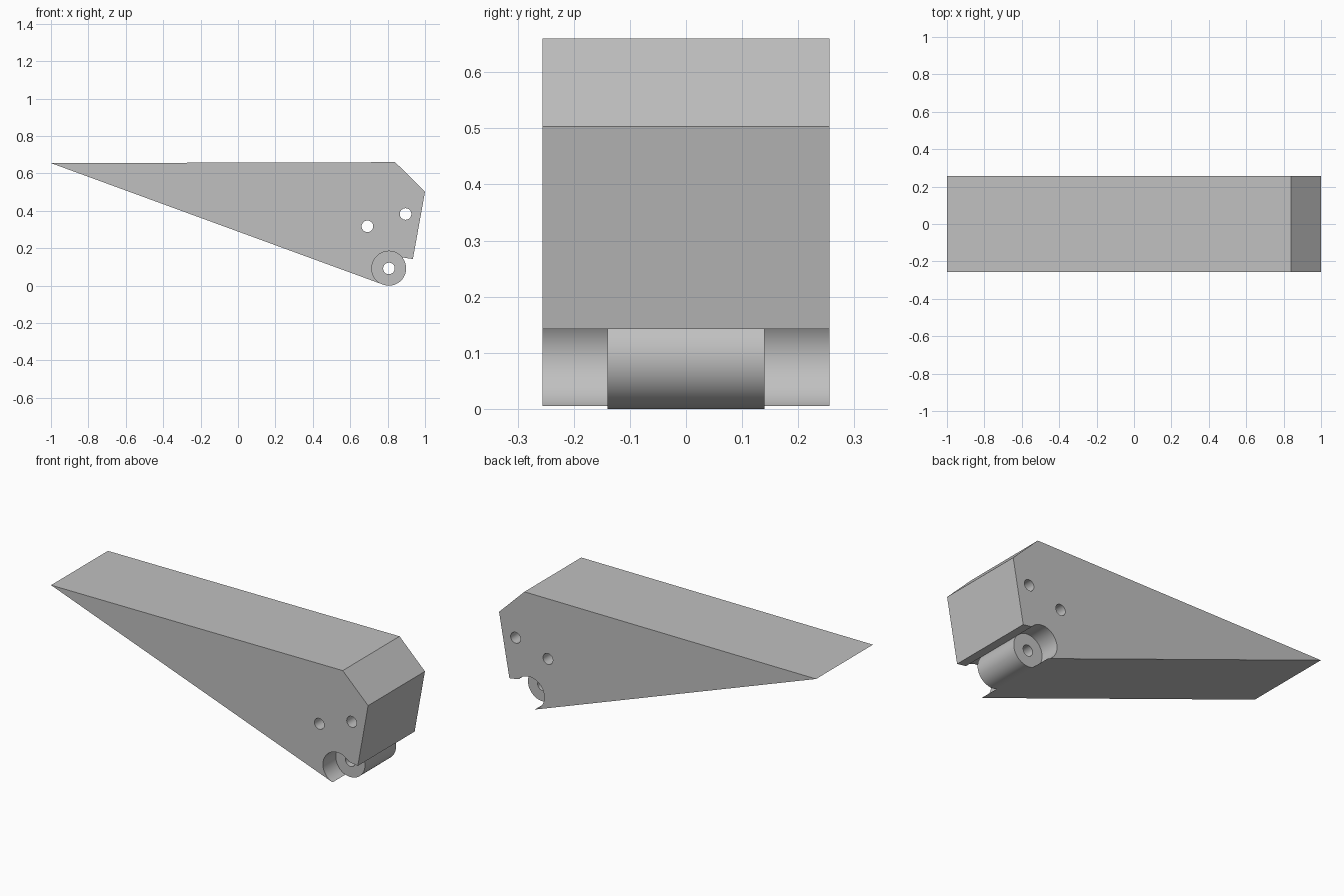
import bpy
import bmesh
import math

if "Cube" in bpy.data.objects:
    bpy.data.objects.remove(bpy.data.objects["Cube"], do_unlink=True)

HALF_WIDTH = 0.256
KNUCKLE_HALF = 0.14
PIN_X, PIN_Z, RADIUS = 0.807, 0.092, 0.092
HOLE_RADIUS = 0.031

grey = bpy.data.materials.new("grey")
grey.use_nodes = True
grey.diffuse_color = (0.53, 0.53, 0.53, 1)
grey.node_tree.nodes["Principled BSDF"].inputs["Base Color"].default_value = grey.diffuse_color


def arc(start, end, steps):
    """Points on the hinge circle, angles in degrees."""
    angles = [math.radians(start + (end - start) * i / steps) for i in range(steps + 1)]
    return [(PIN_X + RADIUS * math.cos(a), PIN_Z + RADIUS * math.sin(a)) for a in angles]


# Wedge outline, followed by the two halves of the hinge circle
outline = [(0.935, 0.142), (1, 0.503), (0.84, 0.66), (-1, 0.655)]
pocket = arc(250, 40, 42)
barrel = arc(40, -110, 30)

bm = bmesh.new()
levels = [-HALF_WIDTH, -KNUCKLE_HALF, KNUCKLE_HALF, HALF_WIDTH]


def ring(points, y):
    return [bm.verts.new((x, y, z)) for x, z in points]


def strip(a, b):
    for i in range(len(a) - 1):
        bm.faces.new((a[i], a[i + 1], b[i + 1], b[i]))


pockets = [ring(pocket, y) for y in levels]
outers = [ring(outline, y) for y in (levels[0], levels[-1])]
barrels = [[p[-1]] + ring(barrel[1:-1], y) + [p[0]]
           for p, y in zip(pockets[1:3], levels[1:3])]

# Wedge sides and outer skin
for p, o in zip((pockets[0], pockets[-1]), outers):
    bm.faces.new(p + o)
strip(*outers)
bm.faces.new([p[-1] for p in pockets] + [outers[1][0], outers[0][0]])
bm.faces.new([p[0] for p in pockets] + [outers[1][-1], outers[0][-1]])

# Round pockets at both ends, hinge knuckle between them
strip(pockets[0], pockets[1])
strip(pockets[2], pockets[3])
strip(*barrels)
for p, b in zip(pockets[1:3], barrels):
    bm.faces.new(p + b[1:-1])

bmesh.ops.recalc_face_normals(bm, faces=bm.faces)
mesh = bpy.data.meshes.new("wedge_body")
bm.to_mesh(mesh)
bm.free()
body = bpy.data.objects.new("wedge_body", mesh)
bpy.context.collection.objects.link(body)
mesh.materials.append(grey)

# Pin hole and two bolt holes through the full width
for name, x, z in (("pin_hole", PIN_X, PIN_Z), ("inner_bolt_hole", 0.692, 0.317),
                   ("outer_bolt_hole", 0.896, 0.383)):
    bpy.ops.mesh.primitive_cylinder_add(vertices=32, radius=HOLE_RADIUS, depth=1,
                                        location=(x, 0, z), rotation=(math.pi / 2, 0, 0))
    cutter = bpy.context.object
    cutter.name = name + "_cutter"
    cutter.data.materials.append(grey)
    cutter.hide_render = True
    cut = body.modifiers.new(name, 'BOOLEAN')
    cut.operation = 'DIFFERENCE'
    cut.solver = 'EXACT'
    cut.object = cutter
    bpy.ops.object.select_all(action='DESELECT')
    body.select_set(True)
    bpy.context.view_layer.objects.active = body
    bpy.ops.object.modifier_apply(modifier=cut.name)
    bpy.data.objects.remove(cutter, do_unlink=True)

bpy.ops.object.shade_smooth_by_angle(angle=math.radians(30))
# Crisp edges where the flat underside runs into the knuckle stay sharp
